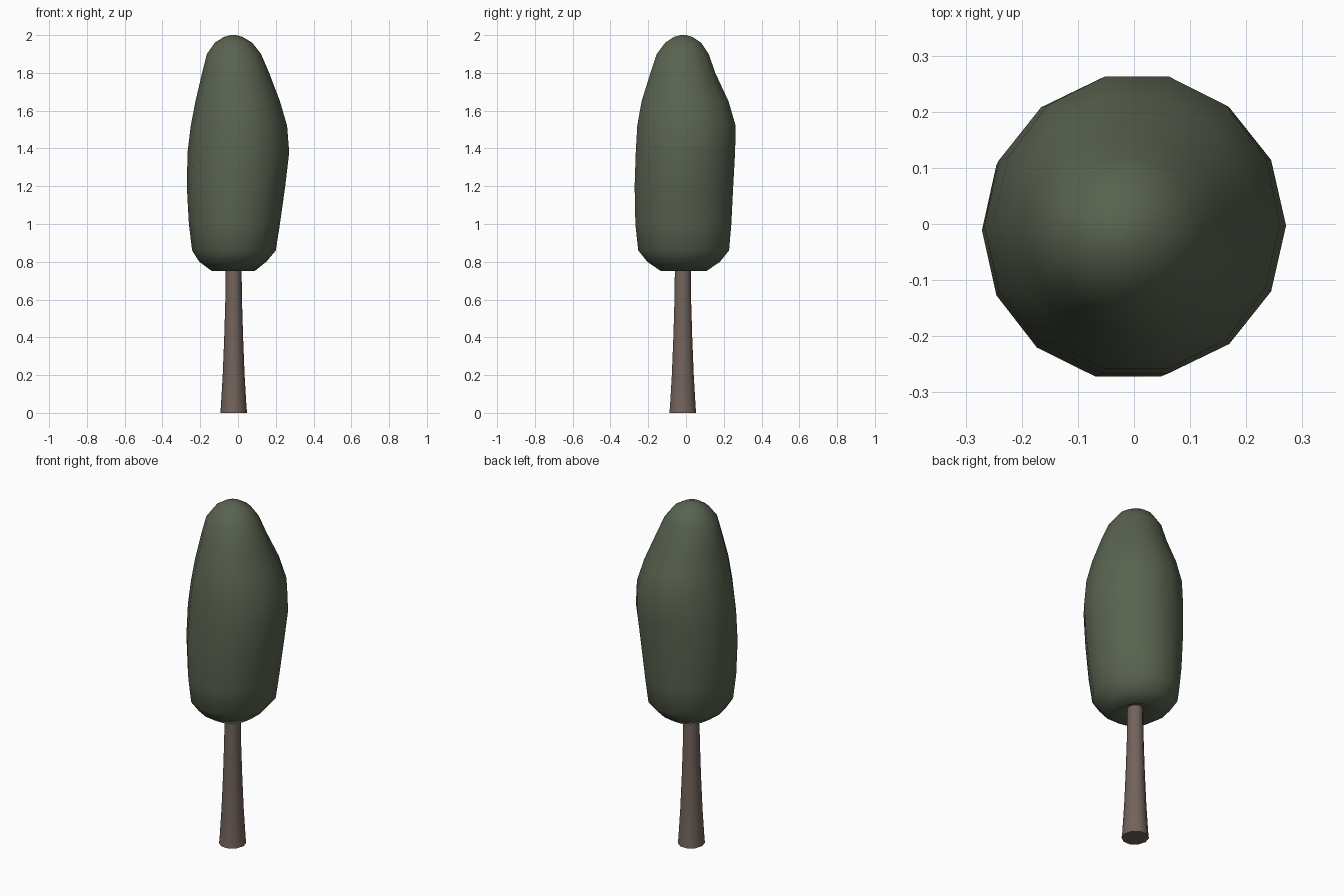
import bpy, bmesh, math

if "Cube" in bpy.data.objects:
    bpy.data.objects.remove(bpy.data.objects["Cube"])


def material(name, colour):
    m = bpy.data.materials.new(name)
    m.diffuse_color = (*colour, 1)
    m.use_nodes = True
    m.node_tree.nodes["Principled BSDF"].inputs["Base Color"].default_value = m.diffuse_color
    return m


def lofted(name, rows, sides, mat, angle):
    """Stack of elliptical rings; each row is z, x_min, x_max, y_min, y_max."""
    bm = bmesh.new()
    fit = max(math.sin(2 * math.pi * i / sides) for i in range(sides))
    rings = []
    for z, x0, x1, y0, y1 in rows:
        ring = []
        for i in range(sides):
            a = 2 * math.pi * i / sides
            ring.append(bm.verts.new(((x0 + x1) / 2 + (x1 - x0) / 2 * math.cos(a),
                                      (y0 + y1) / 2 + (y1 - y0) / 2 / fit * math.sin(a), z)))
        rings.append(ring)
    for low, high in zip(rings, rings[1:]):
        for i in range(sides):
            j = (i + 1) % sides
            bm.faces.new((low[i], low[j], high[j], high[i]))
    bm.faces.new(rings[0][::-1])
    bm.faces.new(rings[-1])
    bmesh.ops.recalc_face_normals(bm, faces=bm.faces)
    me = bpy.data.meshes.new(name)
    bm.to_mesh(me)
    bm.free()
    me.materials.append(mat)
    ob = bpy.data.objects.new(name, me)
    bpy.context.collection.objects.link(ob)
    bpy.ops.object.select_all(action='DESELECT')
    bpy.context.view_layer.objects.active = ob
    ob.select_set(True)
    bpy.ops.object.shade_smooth_by_angle(angle=math.radians(angle))
    return ob


# Flared trunk, running a little way into the foliage
cx, cy = -0.023, -0.017
trunk = [(z, cx - r, cx + r, cy - r, cy + r) for z, r in
         [(0, 0.071), (0.03, 0.068), (0.2, 0.058), (0.4, 0.050), (0.6, 0.044), (0.85, 0.041)]]
lofted("trunk", trunk, 10, material("bark", (0.17, 0.125, 0.105)), 50)

# Tall foliage: recessed underside, bulging body, rounded tip
foliage = [
    (0.79, -0.065, 0.02, -0.06, 0.026),
    (0.752, -0.14, 0.09, -0.135, 0.11),
    (0.80, -0.205, 0.15, -0.205, 0.18),
    (0.86, -0.243, 0.20, -0.253, 0.228),
    (1.00, -0.26, 0.222, -0.268, 0.24),
    (1.20, -0.271, 0.25, -0.272, 0.25),
    (1.38, -0.267, 0.271, -0.266, 0.26),
    (1.52, -0.25, 0.26, -0.258, 0.263),
    (1.65, -0.225, 0.222, -0.235, 0.225),
    (1.80, -0.19, 0.165, -0.188, 0.155),
    (1.90, -0.165, 0.122, -0.155, 0.12),
    (1.96, -0.122, 0.075, -0.11, 0.08),
    (1.99, -0.075, 0.025, -0.065, 0.035),
    (2.00, -0.04, -0.01, -0.03, 0.0),
]
lofted("foliage", foliage, 14, material("leaves", (0.1, 0.125, 0.08)), 80)
